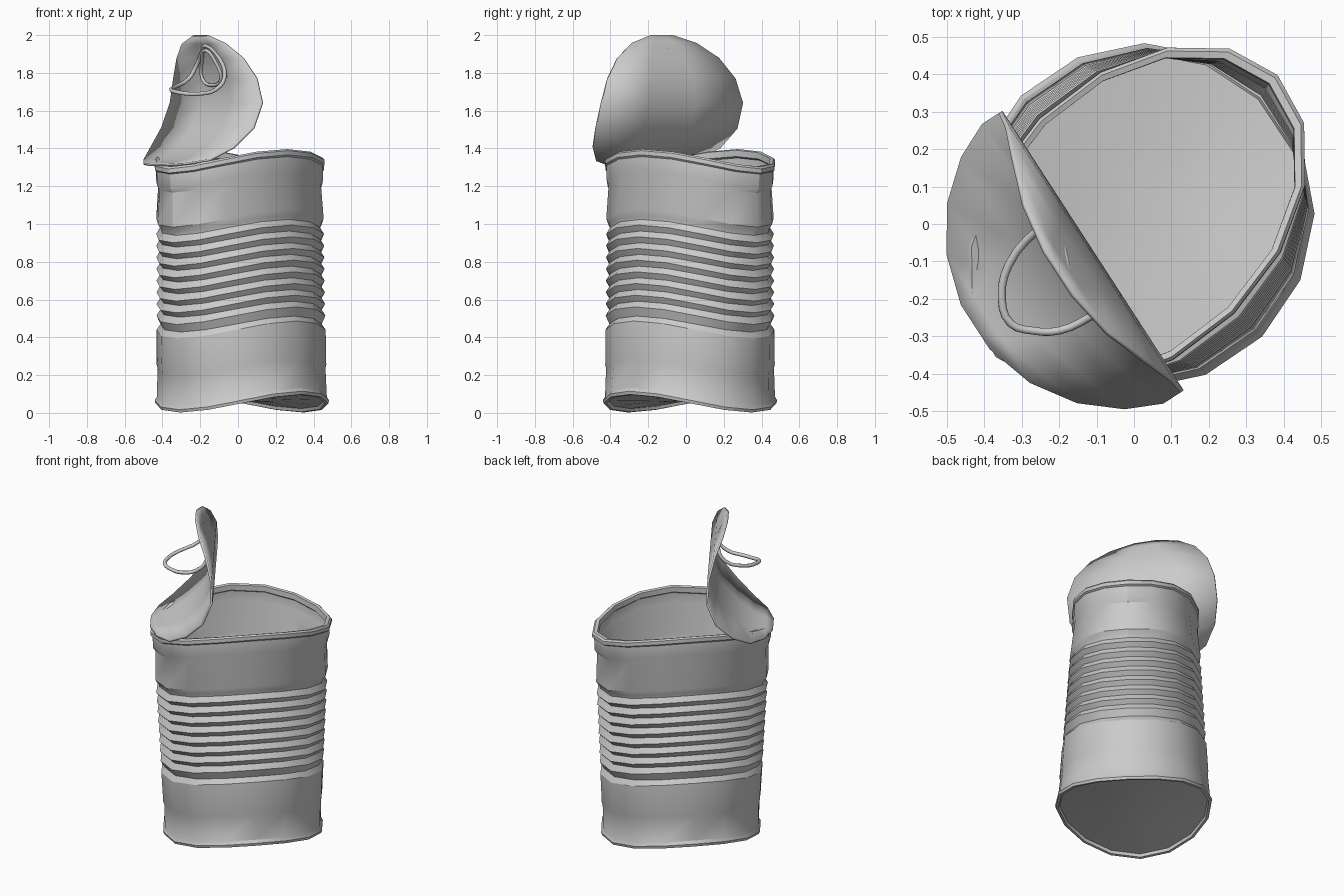
import bpy, bmesh
from math import sin, cos, pi, radians, sqrt
from mathutils import Vector

if "Cube" in bpy.data.objects:
    bpy.data.objects.remove(bpy.data.objects["Cube"])

SIDES, TOP = 16, 1.345


def finish(name, bm, angle=30):
    bmesh.ops.recalc_face_normals(bm, faces=bm.faces)
    me = bpy.data.meshes.new(name)
    bm.to_mesh(me)
    bm.free()
    ob = bpy.data.objects.new(name, me)
    bpy.context.collection.objects.link(ob)
    bpy.ops.object.select_all(action='DESELECT')
    ob.select_set(True)
    bpy.context.view_layer.objects.active = ob
    bpy.ops.object.shade_smooth_by_angle(angle=radians(angle))
    return ob


def can_point(f, z, i):
    """Squashed oval turned 45 degrees, with a saddle-shaped bend in height."""
    t = 2 * pi * i / SIDES
    k = z / TOP
    u = (0.46 + 0.07 * k) * f * cos(t) + 0.03 - 0.01 * k
    v = (0.455 - 0.09 * k) * f * sin(t) + 0.01 * k
    return Vector(((u - v) / sqrt(2), (u + v) / sqrt(2),
                   z - 0.048 * f * f * cos(2 * t)))


# Can body: floor, lower bands, ribs, upper bands and rolled rim
profile = [(0.45, 0.066), (0.95, 0.066), (0.965, 0.05), (1.0, 0.05), (1.01, 0.066),
           (0.985, 0.085), (0.975, 0.235), (0.985, 0.255), (0.985, 0.44), (0.94, 0.47)]
ribs, z0, z1 = 8, 0.49, 0.985
for i in range(ribs):
    h = (z1 - z0) / ribs
    profile += [(0.985, z0 + (i + 0.4) * h), (0.94, z0 + (i + 0.95) * h)]
profile += [(0.95, 1.0), (0.985, 1.03), (0.96, 1.21), (0.985, 1.235), (0.985, 1.31),
            (1.005, 1.318), (1.005, 1.34), (0.985, 1.35), (0.945, 1.348), (0.94, 1.315),
            (0.965, 1.305)]
bm = bmesh.new()
rings = [[bm.verts.new(can_point(f, z, i)) for i in range(SIDES)] for f, z in profile]
for lo, hi in zip(rings, rings[1:]):
    for i in range(SIDES):
        j = (i + 1) % SIDES
        bm.faces.new((lo[i], lo[j], hi[j], hi[i]))
c = can_point(0, 0.066, 0)
mid = bm.verts.new(c)
for i in range(SIDES):
    bm.faces.new((mid, rings[0][(i + 1) % SIDES], rings[0][i]))
finish("can_body", bm)

# Lid: a round sheet curled about the axis along its hinge
D = Vector((0.545, -0.84, 0))
N = Vector((0.84, 0.545, 0))
curl = [(0, -0.504, 1.312), (0.11, -0.40, 1.328), (0.25, -0.28, 1.41), (0.40, -0.175, 1.525),
        (0.54, -0.13, 1.66), (0.72, -0.15, 1.83), (0.90, -0.24, 1.997)]


def interp(col, x, out):
    for p, q in zip(curl, curl[1:]):
        if x <= q[col] + 1e-6:
            w = (x - p[col]) / (q[col] - p[col])
            return p[out] + w * (q[out] - p[out])
    return curl[-1][out]


def lid_point(s, t):
    return D * s + N * interp(0, t, 1) + Vector((0, 0, interp(0, t, 2)))


bm = bmesh.new()
R, rows, prev = 0.45, 10, None
for k in range(rows):
    a = pi * (k + 0.5) / rows
    t, w = R * (1 - cos(a) / cos(pi * 0.5 / rows)), R * sin(a)
    row = [bm.verts.new(lid_point(w * x, t)) for x in (-1, -0.33, 0.33, 1)]
    if prev:
        for i in range(3):
            bm.faces.new((prev[i], prev[i + 1], row[i + 1], row[i]))
    prev = row
lid = finish("lid", bm, 40)
sol = lid.modifiers.new("thickness", 'SOLIDIFY')
sol.thickness = 0.012
sol.offset = 0


def wire(name, pts, r):
    cu = bpy.data.curves.new(name, 'CURVE')
    cu.dimensions = '3D'
    cu.bevel_depth, cu.bevel_resolution, cu.resolution_u = r, 2, 3
    sp = cu.splines.new('BEZIER')
    sp.bezier_points.add(len(pts) - 1)
    for bp, p in zip(sp.bezier_points, pts):
        bp.co = p
        bp.handle_left_type = bp.handle_right_type = 'AUTO'
    sp.use_cyclic_u = True
    ob = bpy.data.objects.new(name, cu)
    bpy.context.collection.objects.link(ob)


# Pull ring bent away from the lid
wire("pull_ring", [(-.17, -.14, 1.945), (-.10, -.19, 1.88), (-.07, -.215, 1.78),
                   (-.12, -.25, 1.71), (-.20, -.285, 1.69), (-.27, -.285, 1.69),
                   (-.33, -.265, 1.70), (-.353, -.20, 1.71), (-.335, -.11, 1.725),
                   (-.26, -.02, 1.77), (-.22, -.01, 1.84), (-.19, -.07, 1.91)], 0.011)

# Small riveted loop lying against the lid
loop = []
for x, z in [(-.17, 1.92), (-.12, 1.86), (-.09, 1.77), (-.14, 1.735), (-.19, 1.77), (-.19, 1.86)]:
    n = interp(2, z, 1) - 0.014
    loop.append((x, (n - 0.84 * x) / 0.545, z))
wire("ring_tongue", loop, 0.009)
